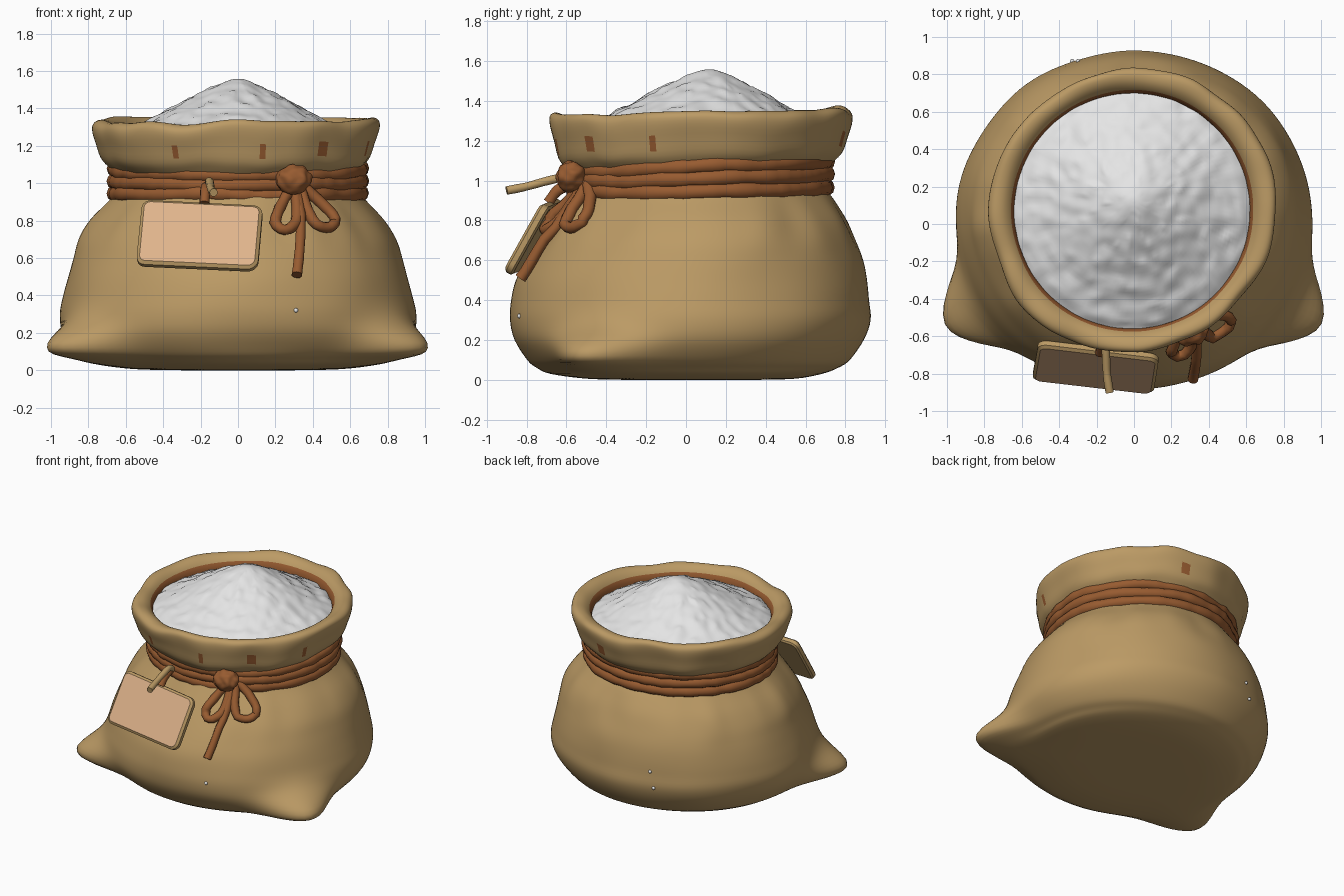
import bpy, bmesh, math
from math import sin, cos, pi, radians, exp
from mathutils import Vector, noise

if "Cube" in bpy.data.objects:
    bpy.data.objects.remove(bpy.data.objects["Cube"])


def material(name, rgb):
    m = bpy.data.materials.new(name)
    m.diffuse_color = (*rgb, 1)
    m.use_nodes = True
    m.node_tree.nodes["Principled BSDF"].inputs["Base Color"].default_value = m.diffuse_color
    return m


TAN = material("tan cloth", (0.50, 0.325, 0.13))
BROWN = material("brown rope", (0.31, 0.105, 0.03))
WHITE = material("white powder", (0.78, 0.78, 0.78))
PEACH = material("peach label", (0.74, 0.45, 0.26))


def smooth_rows(rows, per):
    """Catmull-Rom through tuples of any length."""
    out = []
    for i in range(len(rows) - 1):
        p = [rows[max(0, min(len(rows) - 1, i + k))] for k in (-1, 0, 1, 2)]
        for s in range(per):
            t = s / per
            out.append(tuple(0.5 * (2 * b + (c - a) * t + (2 * a - 5 * b + 4 * c - d) * t * t
                             + (3 * b - a - 3 * c + d) * t ** 3) for a, b, c, d in zip(*p)))
    return out + [rows[-1]]


def finish(name, bm, mats, angle=50):
    bmesh.ops.recalc_face_normals(bm, faces=bm.faces[:])
    me = bpy.data.meshes.new(name)
    bm.to_mesh(me)
    bm.free()
    ob = bpy.data.objects.new(name, me)
    bpy.context.collection.objects.link(ob)
    for m in mats:
        me.materials.append(m)
    bpy.ops.object.select_all(action='DESELECT')
    ob.select_set(True)
    bpy.context.view_layer.objects.active = ob
    bpy.ops.object.shade_smooth_by_angle(angle=radians(angle))
    return ob


def loft(name, rings, mats, rule=lambda i, j: 0, caps=(0, 0), angle=50):
    """Skin closed rings; caps give the cap material index, or None for open."""
    bm = bmesh.new()
    vs = [[bm.verts.new(p) for p in r] for r in rings]
    n = len(vs[0])
    for i in range(len(vs) - 1):
        for j in range(n):
            k = (j + 1) % n
            bm.faces.new((vs[i][j], vs[i][k], vs[i + 1][k], vs[i + 1][j])).material_index = rule(i, j)
    for ring, c in ((vs[0], caps[0]), (vs[-1], caps[1])):
        if c is not None:
            bm.faces.new(ring).material_index = c
    return finish(name, bm, mats, angle)


def tube(name, pts, radius, mat, closed=False, rough=0.12):
    pts = [Vector(p) for p in pts]
    n = len(pts)
    cu = bpy.data.curves.new(name, 'CURVE')
    cu.dimensions = '3D'
    cu.bevel_depth, cu.bevel_resolution, cu.use_fill_caps = radius, 3, True
    sp = cu.splines.new('POLY')
    sp.points.add(n - 1)
    for q, p in zip(sp.points, pts):
        q.co = (*p, 1)
        q.radius = 1 + rough * noise.noise(p * 14)
    sp.use_cyclic_u = closed
    tmp = bpy.data.objects.new(name + "_path", cu)
    bpy.context.collection.objects.link(tmp)
    bpy.context.view_layer.update()
    me = bpy.data.meshes.new_from_object(tmp.evaluated_get(bpy.context.evaluated_depsgraph_get()))
    bpy.data.objects.remove(tmp)
    bm = bmesh.new()
    bm.from_mesh(me)
    for f in bm.faces:
        f.material_index = 0
    return finish(name, bm, [mat])


# sack body: z, half width, front y, back y
PROFILE = smooth_rows([
    (0, .3, -.3, .35), (.006, .55, -.5, .55), (.03, .74, -.68, .68), (.06, .8, -.75, .76),
    (.1, .86, -.8, .82), (.2, .93, -.865, .89), (.3, .95, -.885, .925), (.4, .935, -.875, .92),
    (.5, .91, -.85, .91), (.6, .88, -.8, .89), (.7, .845, -.74, .855), (.8, .78, -.67, .81),
    (.9, .69, -.6, .745), (.95, .655, -.57, .71), (1, .64, -.555, .7), (1.1, .645, -.565, .71)], 4)


def body_point(row, th):
    z, hx, yf, yb = row
    p = Vector((hx * cos(th), (yf + yb) / 2 + (yb - yf) / 2 * sin(th), 0))
    r, a = p.length, math.atan2(p.y, abs(p.x))
    # tied-off corner at each lower front side
    g = exp(-((z - .1) / (.065 if z < .1 else .14)) ** 2)
    ear = .29 * g * exp(-(abs(a + radians(28.5)) / radians(15)) ** 1.8)
    # gathers under the rope and soft unevenness
    fold = .022 * exp(-((z - .78) / .14) ** 2) * noise.noise(Vector((cos(th) * 4, sin(th) * 4, z)))
    soft = .012 * noise.noise(Vector((p.x * 2.2, p.y * 2.2, z * 3))) * min(1, z * 8)
    p *= (r + ear + fold + soft) / r
    return (p.x, p.y, z)


N = 144
ANG = [2 * pi * j / N for j in range(N)]
loft("sack_body", [[body_point(r, t) for t in ANG] for r in PROFILE], [TAN])


def front(x, z, off=0):
    """Point lying on the front of the sack."""
    row = min(PROFILE, key=lambda r: abs(r[0] - z))
    c, h = (row[2] + row[3]) / 2, (row[3] - row[2]) / 2
    return (x, c - h * math.sqrt(max(0, 1 - (x / row[1]) ** 2)) - off, z)


# rolled collar with a brown lining and a few brown creases
COLLAR = smooth_rows([(.62, 1.03), (.68, 1.085), (.715, 1.13), (.735, 1.2), (.755, 1.27), (.755, 1.315),
                      (.73, 1.338), (.69, 1.335), (.655, 1.31), (.632, 1.27), (.625, 1.2)], 3)


def collar_point(r, z, th):
    k = Vector((cos(th) * 2.6, sin(th) * 2.6, z * 2))
    edge = max(0, (r - .62) / .13)
    r += .035 * edge * noise.noise(k)
    y = .07 + r * sin(th)
    return (-.01 + r * cos(th), y, z + .028 * y + .03 * edge * noise.noise(k * 1.3 + Vector((5, 2, 1))))


def collar_rule(i, j):
    if i >= 25:
        return 1
    deg = math.degrees(ANG[j]) + 1.25
    crease = any(abs(deg - a) < 1.3 for a in (244.5, 282, 310, 341, 75))
    return 1 if crease and 1.15 < COLLAR[i][1] < 1.22 else 0


loft("collar", [[collar_point(r, z, t) for t in ANG] for r, z in COLLAR], [TAN, BROWN],
     collar_rule, (None, None))

# heaped powder
HEAP = smooth_rows([(.65, 1.24), (.6, 1.275), (.5, 1.32), (.4, 1.375), (.3, 1.43), (.2, 1.482),
                    (.1, 1.53), (.04, 1.552), (.004, 1.558)], 6)


def heap_point(r, z, th):
    x, y = r * cos(th) - .015 * r / .65, .12 - .03 * r / .65 + r * sin(th)
    q = Vector((x, y, 0))
    lump = .014 * noise.noise(q * 13) + .012 * max(0, noise.noise(q * 22) - .15)
    return (x, y, z + lump * min(1, r * 6))


loft("powder", [[heap_point(r, z, t) for t in ANG] for r, z in HEAP], [WHITE], caps=(None, 0), angle=60)

# rope wound round the neck
for k, z0 in enumerate((.935, 1.0, 1.065)):
    pts = []
    for t in ANG:
        w = noise.noise(Vector((cos(t) * 2, sin(t) * 2, k * 3)))
        squeeze = 1 - .2 * max(0, -sin(t))
        pts.append(((.658 + .012 * w) * cos(t), .073 + (.63 + .012 * w) * sin(t),
                    1.01 + (z0 - 1.0) * squeeze + .02 * sin(t) + .012 * w))
    tube(f"rope_coil_{k + 1}", pts, .042, BROWN, True, .2)

# bow: knot, two loops and a tail
bm = bmesh.new()
bmesh.ops.create_icosphere(bm, subdivisions=4, radius=1)
for v in bm.verts:
    d = 1 + .15 * noise.noise(v.co * 2)
    v.co = Vector((.3 + v.co.x * .095 * d, -.575 + v.co.y * .075 * d, 1.02 + v.co.z * .078 * d))
finish("bow_knot", bm, [BROWN])
BOW = {
    "bow_loop_left": (.03, [(.29, .99), (.225, .87), (.2, .79), (.25, .75), (.31, .79), (.315, .88), (.3, .98)]),
    "bow_loop_right": (.03, [(.33, .99), (.37, .86), (.42, .78), (.49, .765), (.52, .81), (.46, .88), (.35, .98)]),
    "bow_tail": (.028, [(.31, .98), (.335, .82), (.33, .65), (.315, .51)])}
for name, (rad, path) in BOW.items():
    tube(name, [front(x, z, .035) for x, z in smooth_rows(path, 3)], rad, BROWN)

# label: rounded plate with tan rim and peach face
C, U, V = Vector((-.205, -.765, .72)), Vector((.645, -.075, -.03)), Vector((.03, .19, .34))
W = U.cross(V).normalized()


def label_ring(shrink, depth):
    pts = []
    for k in range(4):
        sx, sy = ((1, 1), (-1, 1), (-1, -1), (1, -1))[k]
        for s in range(6):
            a = pi / 2 * (k + s / 5)
            x = sx * (.325 - .05) + (.05 - shrink) * cos(a)
            y = sy * (.195 - .05) + (.05 - shrink) * sin(a)
            wav = .008 * noise.noise(Vector((x * 7, y * 7, 0)))
            pts.append(C + U.normalized() * (x + wav) + V.normalized() * (y + wav) + W * depth)
    return pts


loft("label", [label_ring(s, d) for s, d in ((.012, -.025), (0, -.015), (0, .012), (.016, .025))],
     [TAN, PEACH], caps=(0, 1), angle=35)

# twine holding the label
tube("label_twine", smooth_rows([(-.16, -.56, .97), (-.155, -.62, 1.01), (-.15, -.69, 1.0),
                                 (-.145, -.8, .97), (-.13, -.9, .95)], 4), .022, TAN)
tube("label_tie", smooth_rows([(-.17, -.58, .98), (-.175, -.645, .95), (-.18, -.69, .89)], 4), .028, BROWN)

# spilled specks of powder
for k, p in enumerate((front(.31, .32), (-.3, .87, .42), (-.33, .87, .3))):
    bm = bmesh.new()
    bmesh.ops.create_icosphere(bm, subdivisions=2, radius=.012)
    bmesh.ops.translate(bm, verts=bm.verts[:], vec=p)
    finish(f"speck_{k + 1}", bm, [WHITE])
